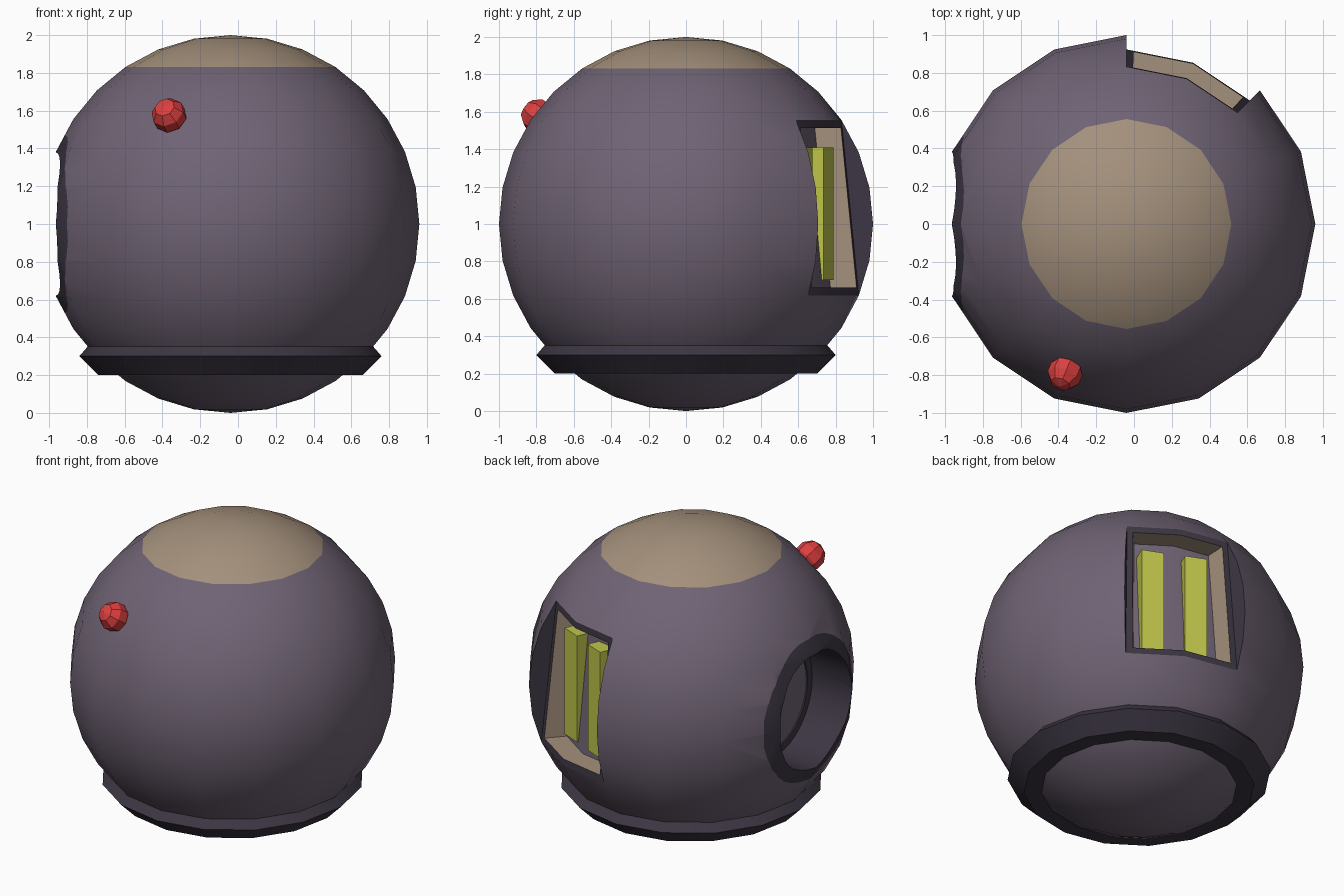
import bpy, bmesh, math
from mathutils import Vector, Matrix

if "Cube" in bpy.data.objects:
    bpy.data.objects.remove(bpy.data.objects["Cube"])

CX = -0.04                      # sphere centre in x
CENTRE = Vector((CX, 0, 1))


def material(name, rgb):
    m = bpy.data.materials.new(name)
    m.diffuse_color = (*rgb, 1)
    m.use_nodes = True
    m.node_tree.nodes["Principled BSDF"].inputs["Base Color"].default_value = m.diffuse_color
    return m


purple = material("dusty purple", (0.16, 0.125, 0.175))
dark = material("dark plum", (0.046, 0.037, 0.056))
tan = material("tan", (0.37, 0.28, 0.2))
red = material("red", (0.72, 0.05, 0.05))
yellow = material("yellow green", (0.52, 0.56, 0.07))


def make(name, bm, mats, smooth=True):
    bmesh.ops.recalc_face_normals(bm, faces=bm.faces)
    me = bpy.data.meshes.new(name)
    bm.to_mesh(me)
    bm.free()
    for m in mats:
        me.materials.append(m)
    ob = bpy.data.objects.new(name, me)
    bpy.context.collection.objects.link(ob)
    if smooth:
        soften(ob)
    return ob


def soften(ob):
    bpy.ops.object.select_all(action='DESELECT')
    ob.select_set(True)
    bpy.context.view_layer.objects.active = ob
    bpy.ops.object.shade_smooth_by_angle(angle=math.radians(30))


def boolean(ob, other, operation):
    mod = ob.modifiers.new("cut", 'BOOLEAN')
    mod.operation, mod.solver, mod.object = operation, 'EXACT', other
    bpy.context.view_layer.objects.active = ob
    bpy.ops.object.modifier_apply(modifier=mod.name)
    bpy.data.objects.remove(other)


def ball():
    bm = bmesh.new()
    bmesh.ops.create_uvsphere(bm, u_segments=16, v_segments=16, radius=1,
                              matrix=Matrix.Translation(CENTRE))
    return bm


def lathe(profile, n, axis_matrix):
    """Closed ring swept from a closed (radius, height) profile."""
    bm = bmesh.new()
    rings = []
    for i in range(n):
        a = math.tau * i / n
        rings.append([bm.verts.new(axis_matrix @ Vector((r * math.cos(a), r * math.sin(a), h)))
                      for r, h in profile])
    k = len(profile)
    for i in range(n):
        p, q = rings[i], rings[(i + 1) % n]
        for j in range(k):
            bm.faces.new((p[j], q[j], q[(j + 1) % k], p[(j + 1) % k]))
    return bm


def polar(r, deg, z):
    a = math.radians(deg)
    return Vector((CX + r * math.cos(a), r * math.sin(a), z))


# Body sphere with tan cap
bm = ball()
for f in bm.faces:
    f.material_index = 2 if f.calc_center_median().z > 1.83 else 0

# Window opening: remove the patch of faces
LOW, HIGH = -22.5, 33.75
zl, zh = 1 + math.sin(math.radians(LOW)), 1 + math.sin(math.radians(HIGH))
patch = []
for f in bm.faces:
    c = f.calc_center_median() - CENTRE
    if 45 < math.degrees(math.atan2(c.y, c.x)) < 90 and zl < c.z + 1 < zh:
        patch.append(f)
bmesh.ops.delete(bm, geom=patch, context='FACES')


def add(verts, index):
    f = bm.faces.new(verts)
    f.material_index = index


# Flat cheeks at both ends of the opening
outer = {}
for deg in (90, 67.5, 45):
    column = [v for v in bm.verts if zl - 0.01 < v.co.z < zh + 0.01 and v.co.y > 0.3
              and abs(math.degrees(math.atan2(v.co.y, v.co.x - CX)) - deg) < 1]
    column.sort(key=lambda v: v.co.z)
    outer[deg] = (column[0], column[-1])
    if deg != 67.5:
        add(column, 1)

# Frame, reveal and back panel of the window
cols = (90, 67.5, 45)
inner, deep = [], []
for i, deg in enumerate(cols):
    lo, hi = (v.co.copy() for v in outer[deg])
    if i != 1:
        mlo, mhi = (v.co for v in outer[67.5])
        lo, hi = lo.lerp(mlo, 0.11), hi.lerp(mhi, 0.11)
    ends = (lo.lerp(hi, 0.045), lo.lerp(hi, 0.955))
    inner.append([bm.verts.new(p) for p in ends])
    back = []
    for p in ends:
        flat = Vector((p.x - CX, p.y, 0))
        back.append(bm.verts.new(p - flat.normalized() * 0.14))
    deep.append(back)
for i in (0, 1):
    o, p = outer[cols[i]], outer[cols[i + 1]]
    for k in (0, 1):
        add((o[k], p[k], inner[i + 1][k], inner[i][k]), 1)
        add((inner[i][k], inner[i + 1][k], deep[i + 1][k], deep[i][k]), 2)
    add((deep[i][0], deep[i + 1][0], deep[i + 1][1], deep[i][1]), 0)
for i in (0, 2):
    o = outer[cols[i]]
    add((o[0], o[1], inner[i][1], inner[i][0]), 1)
    add((inner[i][0], inner[i][1], deep[i][1], deep[i][0]), 2)
bmesh.ops.delete(bm, geom=[v for v in bm.verts if not v.link_faces], context='VERTS')
body = make("body", bm, (purple, dark, tan), smooth=False)

# Round side port: pocket in the body
SIDE = Matrix.Translation((0, 0, 1)) @ Matrix.Rotation(-math.pi / 2, 4, 'Y')
FLOOR = 0.66                    # distance of the pocket floor from x = 0
bm = bmesh.new()
bmesh.ops.create_cone(bm, cap_ends=True, segments=32, radius1=0.47, radius2=0.47, depth=0.6,
                      matrix=SIDE @ Matrix.Translation((0, 0, FLOOR + 0.3)))
boolean(body, make("port_cutter", bm, (purple,), False), 'DIFFERENCE')
soften(body)

# Port lining, trimmed flush with the sphere
lining = make("port_lining", lathe([(0.38, FLOOR), (0.47, FLOOR), (0.47, 1.2), (0.38, 1.2)],
                                   32, SIDE), (dark,), False)
boolean(lining, make("trim_ball", ball(), (dark,), False), 'INTERSECT')
soften(lining)

# Thin rim on the port floor
make("port_floor_rim", lathe([(0.33, FLOOR), (0.381, FLOOR), (0.381, FLOOR + 0.009),
                              (0.33, FLOOR + 0.009)], 32, SIDE), (dark,))

# Base collar
make("base_collar", lathe([(0.58, 0.2), (0.7, 0.2), (0.8, 0.3), (0.755, 0.352), (0.7, 0.352)],
                          16, Matrix.Translation((CX, 0, 0))), (dark,))

# Upright window bars
for n, deg in enumerate((77, 55)):
    bm = bmesh.new()
    place = (Matrix.Translation(polar(0.715, deg, 1.055))
             @ Matrix.Rotation(math.radians(67.5), 4, 'Z')
             @ Matrix.Diagonal((0.14, 0.14, 0.71, 1)))
    bmesh.ops.create_cube(bm, size=1, matrix=place)
    make(f"window_bar_{n + 1}", bm, (yellow,), False)

# Red button
spot = Vector((-0.365, -0.79, 1.575))
bm = bmesh.new()
turn = (spot - CENTRE).to_track_quat('Z', 'Y').to_matrix().to_4x4()
bmesh.ops.create_uvsphere(bm, u_segments=8, v_segments=5, radius=0.094,
                          matrix=Matrix.Translation(spot) @ turn)
make("button", bm, (red,), False)
